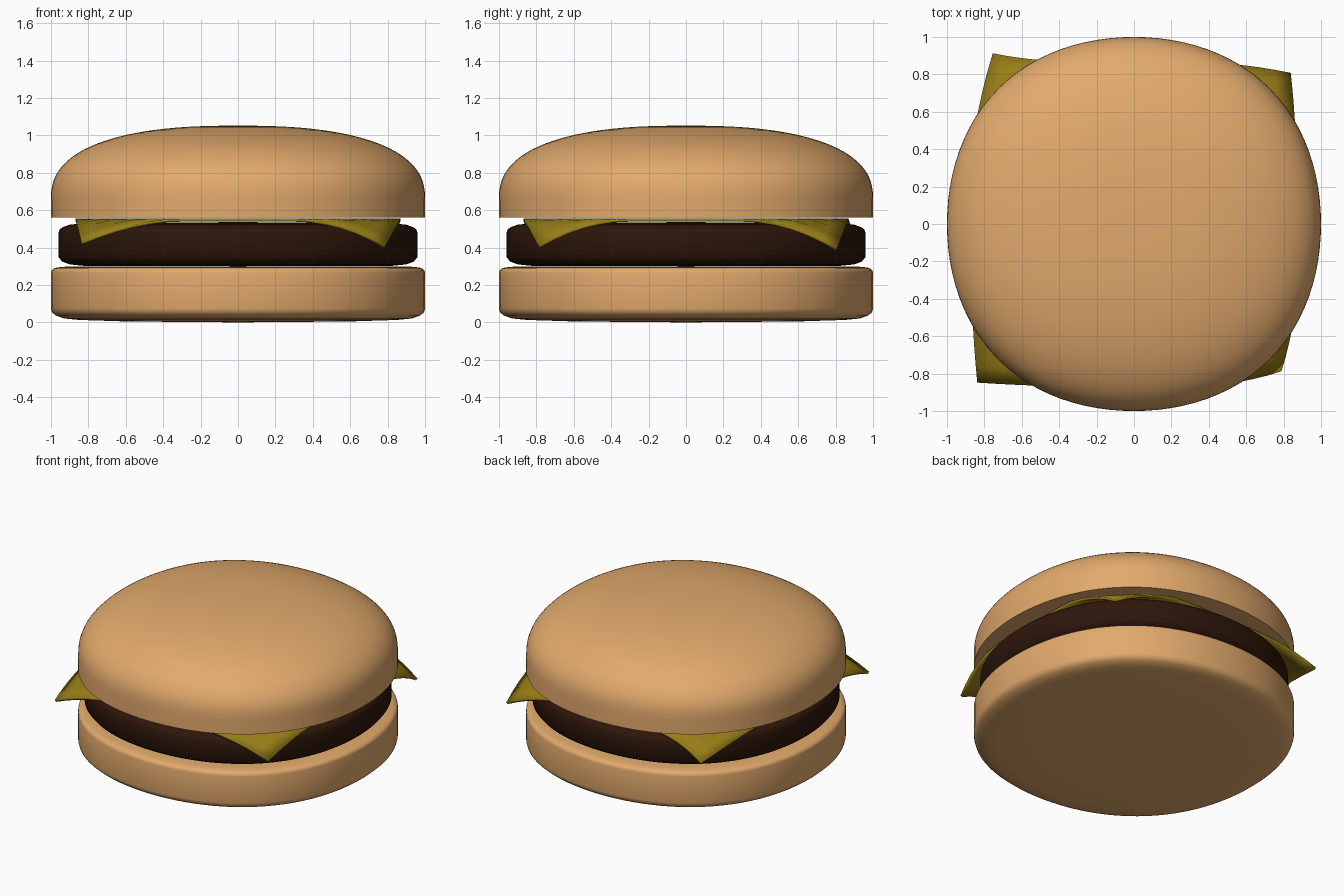
import bpy, bmesh, math
from mathutils import Vector

if "Cube" in bpy.data.objects:
    bpy.data.objects.remove(bpy.data.objects["Cube"])


def material(name, rgb):
    m = bpy.data.materials.new(name)
    m.diffuse_color = (*rgb, 1)
    m.use_nodes = True
    m.node_tree.nodes["Principled BSDF"].inputs["Base Color"].default_value = m.diffuse_color
    return m


def add_object(name, bm, mat):
    bmesh.ops.recalc_face_normals(bm, faces=bm.faces)
    mesh = bpy.data.meshes.new(name)
    bm.to_mesh(mesh)
    bm.free()
    ob = bpy.data.objects.new(name, mesh)
    bpy.context.collection.objects.link(ob)
    mesh.materials.append(mat)
    bpy.ops.object.select_all(action='DESELECT')
    bpy.context.view_layer.objects.active = ob
    ob.select_set(True)
    bpy.ops.object.shade_smooth_by_angle(angle=math.radians(50))
    return ob


def lathe(name, profile, mat, steps=96, bulge=0.026):
    """Spin a (radius, height) profile around z; diagonals bulge out slightly."""
    bm = bmesh.new()
    verts = [bm.verts.new((r, 0, z)) for r, z in profile]
    edges = [bm.edges.new(pair) for pair in zip(verts, verts[1:])]
    bmesh.ops.spin(bm, geom=verts + edges, cent=(0, 0, 0), axis=(0, 0, 1),
                   angle=math.tau, steps=steps, use_duplicate=False)
    bmesh.ops.remove_doubles(bm, verts=bm.verts, dist=1e-5)
    for v in bm.verts:
        k = 1 + bulge * math.sin(2 * math.atan2(v.co.y, v.co.x)) ** 2
        v.co.x *= k
        v.co.y *= k
    return add_object(name, bm, mat)


bread = material("bread", (0.76, 0.40, 0.15))
meat = material("meat", (0.026, 0.008, 0.003))
cheddar = material("cheddar", (0.31, 0.205, 0.008))

# Bottom bun: slightly convex base, softly rounded edges
lathe("bottom_bun", [(0, 0), (0.6, 0.005), (0.85, 0.013), (0.93, 0.021),
                     (0.975, 0.037), (0.995, 0.055), (1, 0.075), (1, 0.265),
                     (0.997, 0.277), (0.987, 0.287), (0.97, 0.293),
                     (0.94, 0.297), (0.88, 0.299), (0, 0.3)], bread)

# Patty
lathe("patty", [(0, 0.3), (0.82, 0.302), (0.9, 0.31), (0.94, 0.325),
                (0.96, 0.35), (0.96, 0.48), (0.954, 0.495), (0.94, 0.508),
                (0.9, 0.522), (0.82, 0.531), (0, 0.536)], meat)

# Top bun: flat underside, short wall, full superelliptic dome
P, BASE, RISE = 2 / 2.45, 0.66, 0.392
dome = [(math.cos(a) ** P, BASE + RISE * math.sin(a) ** P)
        for a in (math.pi / 2 * i / 28 for i in range(28))]
lathe("top_bun", [(0, 0.562), (1, 0.562)] + dome + [(0, BASE + RISE)], bread)

# Cheese slice: thin square whose corners sag over the patty, each a bit differently
HALF, TOP = 0.868, 0.555
corners = {(1, 1): (-0.03, -0.06, -0.16), (1, -1): (-0.08, 0.08, -0.148),
           (-1, -1): (0.03, 0.02, -0.127), (-1, 1): (0.113, 0.045, -0.12)}
bm = bmesh.new()
bmesh.ops.create_grid(bm, x_segments=18, y_segments=18, size=HALF)
for v in bm.verts:
    sag = max(0, (math.hypot(v.co.x, v.co.y) - 0.93) / (HALF * math.sqrt(2) - 0.93))
    key = (1 if v.co.x > 0 else -1, 1 if v.co.y > 0 else -1)
    v.co += Vector(corners[key]) * sag ** 1.3
    v.co.z += TOP
cheese = add_object("cheese_slice", bm, cheddar)
solid = cheese.modifiers.new("thickness", 'SOLIDIFY')
solid.thickness = 0.016
solid.offset = -1
